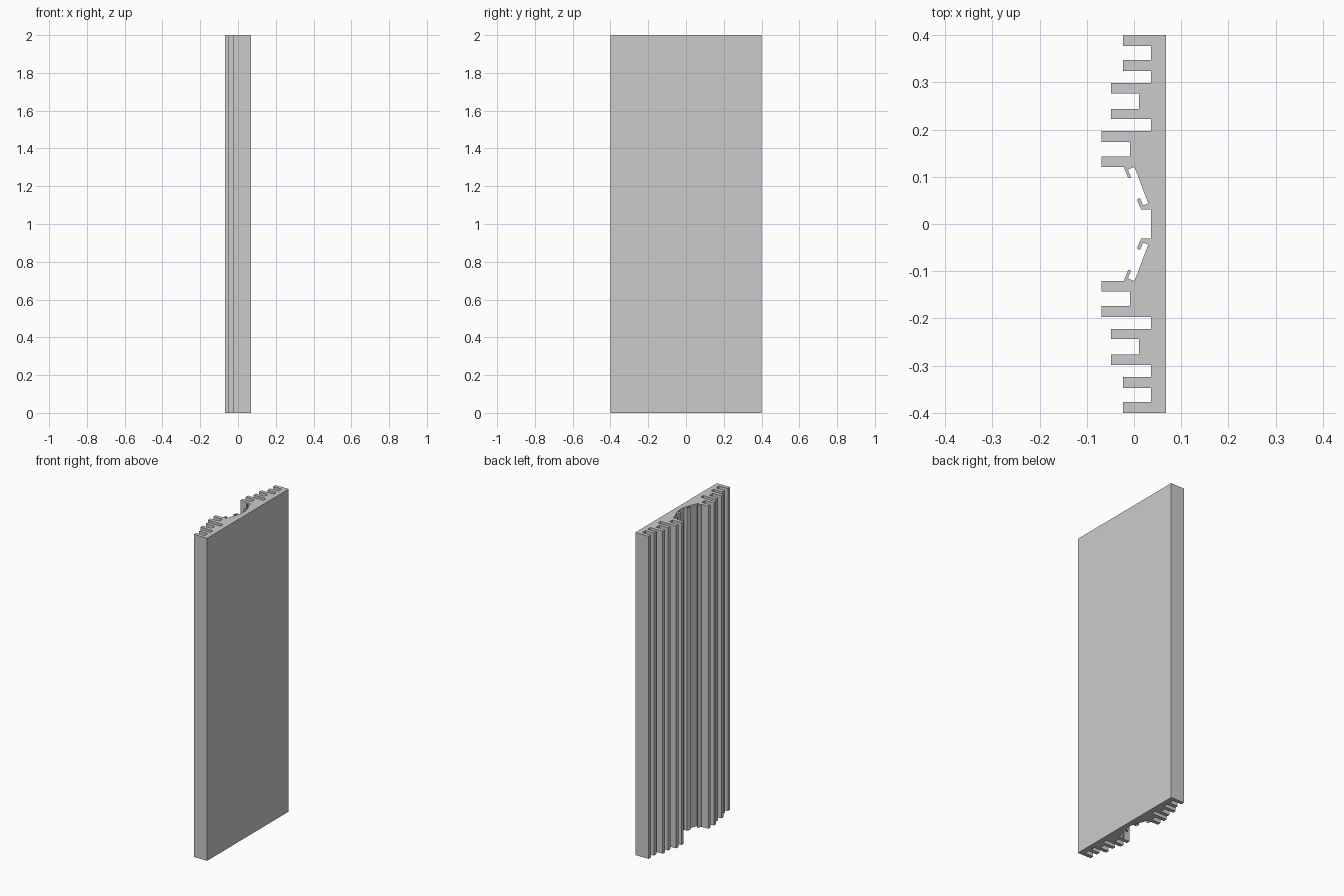
import bpy
import bmesh

cube = bpy.data.objects.get("Cube")
if cube:
    bpy.data.objects.remove(cube, do_unlink=True)

HEIGHT = 2.0
BACK = 0.068        # flat outer face
ROOT = 0.036        # floor of the deep grooves

grey = bpy.data.materials.new("aluminium_grey")
grey.use_nodes = True
colour = (0.6, 0.6, 0.6, 1)
grey.diffuse_color = colour
grey.node_tree.nodes["Principled BSDF"].inputs["Base Color"].default_value = colour


def fin_pair(tip, floor, y0, y1, y2, y3):
    """Outline of two square fins with a groove between them."""
    return [(tip, y0), (tip, y1), (floor, y1), (floor, y2), (tip, y2), (tip, y3)]


# Central channel with inner and outer retaining lips
half = [(ROOT, 0.031), (0.015, 0.031), (0.006, 0.052), (0.013, 0.055),
        (0.019, 0.039), (0.030, 0.044), (0.001, 0.121), (-0.013, 0.115),
        (-0.006, 0.099), (-0.012, 0.097), (-0.022, 0.121)]

# Three stepped pairs of fins, joined by deep grooves
half += fin_pair(-0.069, -0.008, 0.121, 0.143, 0.174, 0.197)
half += [(ROOT, 0.197), (ROOT, 0.222)]
half += fin_pair(-0.049, 0.011, 0.222, 0.244, 0.276, 0.299)
half += [(ROOT, 0.299), (ROOT, 0.324)]
half += fin_pair(-0.023, ROOT, 0.324, 0.347, 0.377, 0.4)
half += [(BACK, 0.4)]

# Mirror the half outline across y = 0 and extrude it upward
outline = half + [(x, -y) for x, y in reversed(half)]
bm = bmesh.new()
base = bm.faces.new([bm.verts.new((x, y, 0)) for x, y in outline])
top = bmesh.ops.extrude_face_region(bm, geom=[base], use_keep_orig=True)
verts = [g for g in top["geom"] if isinstance(g, bmesh.types.BMVert)]
bmesh.ops.translate(bm, verts=verts, vec=(0, 0, HEIGHT))
bmesh.ops.recalc_face_normals(bm, faces=bm.faces)

mesh = bpy.data.meshes.new("finned_extrusion")
bm.to_mesh(mesh)
bm.free()
mesh.materials.append(grey)
extrusion = bpy.data.objects.new("finned_extrusion", mesh)
bpy.context.collection.objects.link(extrusion)
